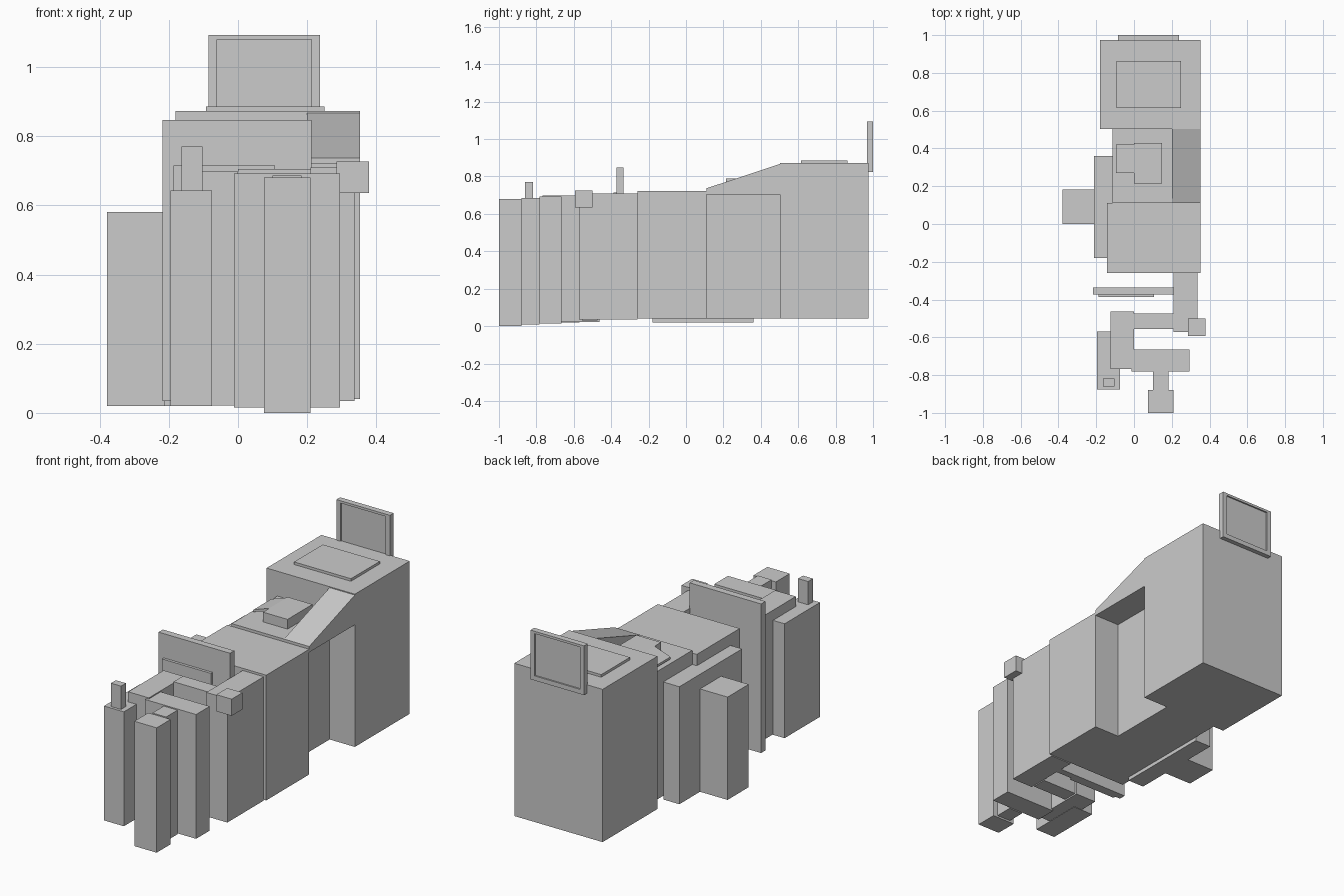
import bpy, bmesh


def prism(name, profile, lo, hi, axis):
    """Extrude a 2D profile along x ('X': points are y,z) or y ('Y': points are x,z)."""
    place = (lambda p, t: (t, p[0], p[1])) if axis == 'X' else (lambda p, t: (p[0], t, p[1]))
    bm = bmesh.new()
    a = [bm.verts.new(place(p, lo)) for p in profile]
    b = [bm.verts.new(place(p, hi)) for p in profile]
    bm.faces.new(a)
    bm.faces.new(b[::-1])
    n = len(profile)
    for i in range(n):
        j = (i + 1) % n
        bm.faces.new((a[i], b[i], b[j], a[j]))
    bmesh.ops.recalc_face_normals(bm, faces=bm.faces)
    me = bpy.data.meshes.new(name)
    bm.to_mesh(me)
    bm.free()
    ob = bpy.data.objects.new(name, me)
    bpy.context.collection.objects.link(ob)
    return ob


def box(name, x, y, z):
    return prism(name, [(x[0], z[0]), (x[1], z[0]), (x[1], z[1]), (x[0], z[1])], *y, 'Y')


# Rear block with its raised roof pad
box("rear_block", (-0.18, 0.352), (0.503, 0.975), (0.04, 0.872))
box("roof_pad", (-0.093, 0.25), (0.615, 0.863), (0.872, 0.886))

# Middle block, front half and overhanging ramp above the side recess
box("middle_block", (-0.115, 0.2), (0.11, 0.503), (0.04, 0.737))
box("centre_block", (-0.142, 0.352), (-0.26, 0.11), (0.04, 0.722))
prism("side_ramp", [(0.11, 0.705), (0.503, 0.705), (0.503, 0.867), (0.11, 0.737)],
      0.2, 0.352, 'X')

# Small roof unit with sloping flap
box("roof_unit", (0.0, 0.148), (0.215, 0.43), (0.737, 0.79))
prism("roof_flap", [(-0.095, 0.745), (0.0, 0.775), (0.0, 0.79), (-0.095, 0.757)],
      0.27, 0.422, 'Y')

# Left annexes
box("left_annex", (-0.212, -0.115), (-0.18, 0.36), (0.02, 0.66))
box("left_outer_annex", (-0.378, -0.212), (0.0, 0.182), (0.02, 0.58))

# Freestanding cross wall
box("cross_wall", (-0.218, 0.212), (-0.372, -0.335), (0.035, 0.847))
box("cross_wall_layer", (-0.187, 0.107), (-0.387, -0.372), (0.035, 0.715))

# Front zigzag of columns and links
box("right_column", (0.21, 0.337), (-0.573, -0.26), (0.035, 0.71))
box("upper_link", (0.0, 0.21), (-0.555, -0.473), (0.03, 0.705))
box("left_column", (-0.125, 0.0), (-0.767, -0.462), (0.022, 0.698))
box("left_front_column", (-0.195, -0.075), (-0.875, -0.57), (0.02, 0.643))
box("chimney", (-0.163, -0.103), (-0.86, -0.818), (0.643, 0.77))
box("front_bar", (-0.012, 0.295), (-0.782, -0.665), (0.015, 0.692))
box("front_link", (0.1, 0.183), (-0.88, -0.782), (0.01, 0.686))
box("front_column", (0.075, 0.21), (-1.0, -0.88), (0.0, 0.68))
box("corner_box", (0.285, 0.378), (-0.594, -0.5), (0.635, 0.726))

# Rear sign: frame around a recessed panel
for side, xs in (("left", (-0.085, -0.06)), ("right", (0.212, 0.237))):
    box("sign_" + side + "_rail", xs, (0.968, 1.0), (0.825, 1.093))
for side, zs in (("bottom", (0.825, 0.85)), ("top", (1.08, 1.093))):
    box("sign_" + side + "_rail", (-0.06, 0.212), (0.968, 1.0), zs)
box("sign_panel", (-0.06, 0.212), (0.976, 0.992), (0.85, 1.08))
